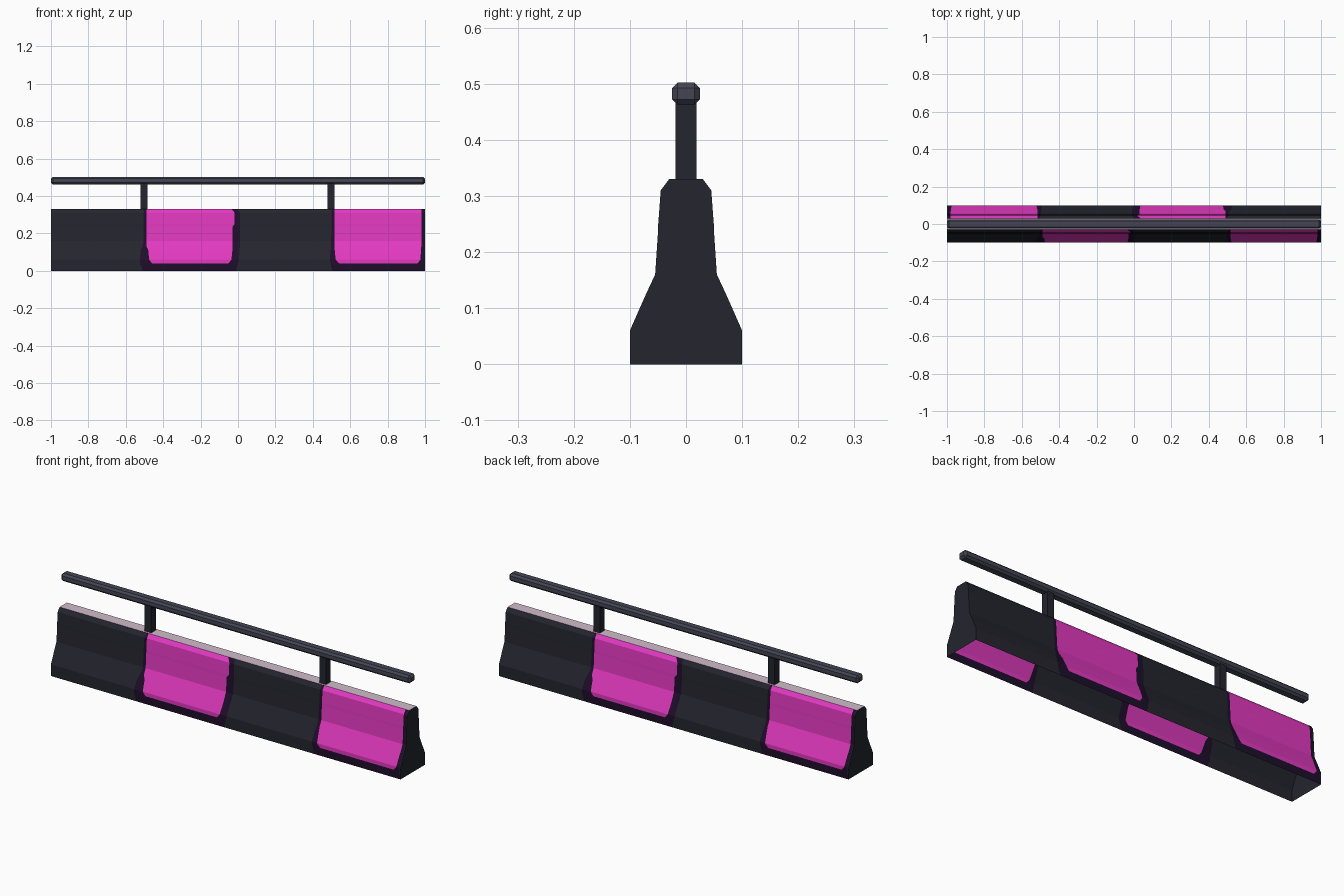
import bpy, bmesh

if "Cube" in bpy.data.objects:
    bpy.data.objects.remove(bpy.data.objects["Cube"])


def material(name, rgb):
    """Flat colour from 0-255 display values."""
    def lin(c):
        c /= 255
        return c / 12.92 if c <= 0.04045 else ((c + 0.055) / 1.055) ** 2.4
    m = bpy.data.materials.new(name)
    m.diffuse_color = (*[lin(c) for c in rgb], 1)
    m.use_nodes = True
    m.node_tree.nodes["Principled BSDF"].inputs["Base Color"].default_value = m.diffuse_color
    return m


DARK = material("dark slate", (36, 37, 46))
RAIL = material("rail grey", (67, 69, 83))
MAGENTA = material("magenta", (226, 57, 192))
BORDER = material("deep purple", (30, 14, 42))
PALE = material("pale top", (208, 188, 203))


def finish(name, bm, mats):
    bmesh.ops.recalc_face_normals(bm, faces=bm.faces)
    me = bpy.data.meshes.new(name)
    bm.to_mesh(me)
    bm.free()
    for m in mats:
        me.materials.append(m)
    ob = bpy.data.objects.new(name, me)
    bpy.context.collection.objects.link(ob)
    return ob


def box(name, size, centre, mat, bevel=0):
    bm = bmesh.new()
    bmesh.ops.create_cube(bm, size=1)
    for v in bm.verts:
        v.co = [v.co[i] * size[i] + centre[i] for i in range(3)]
    if bevel:
        bmesh.ops.bevel(bm, geom=bm.edges[:], offset=bevel, segments=1, affect='EDGES')
    return finish(name, bm, [mat])


# Wall half-section: (half depth, height)
SECTION = [(0.1, 0), (0.1, 0.04), (0.1, 0.06), (0.078, 0.11), (0.069, 0.13),
           (0.055, 0.16), (0.05, 0.235), (0.0495, 0.25), (0.045, 0.31), (0.03, 0.33)]
# Panel outlines per section row: border left, paint left, paint right, border right
LEFT_PANEL = [(-0.51, -0.46, -0.05, -0.01), (-0.525, -0.46, -0.05, 0.0),
              (-0.525, -0.475, -0.035, 0.005), (-0.52, -0.48, -0.03, 0.008),
              (-0.51, -0.49, -0.03, 0.01), (-0.505, -0.49, -0.03, 0.01),
              (-0.505, -0.49, -0.03, 0.012), (-0.505, -0.49, -0.018, 0.012),
              (-0.505, -0.49, -0.018, 0.01), (-0.5, -0.49, -0.035, 0.0)]
RIGHT_PANEL = [(0.505, 0.54, 0.96, 0.995), (0.495, 0.54, 0.96, 0.995),
               (0.492, 0.522, 0.976, 0.995), (0.495, 0.517, 0.978, 0.995),
               (0.498, 0.515, 0.98, 0.995), (0.498, 0.515, 0.98, 0.995),
               (0.5, 0.515, 0.98, 0.995), (0.5, 0.515, 0.98, 0.995),
               (0.5, 0.515, 0.98, 0.995), (0.505, 0.515, 0.98, 0.995)]
# Material of each column between outlines (0 dark, 1 magenta, 2 border)
COLUMNS = [0, 2, 1, 2, 0, 2, 1, 2, 0]

# Hollow wall, open underneath; the rear is the front turned half a turn
bm = bmesh.new()
sides = []
for s in (1, -1):
    grid = []
    for (y, z), a, b in zip(SECTION, LEFT_PANEL, RIGHT_PANEL):
        grid.append([bm.verts.new((s * x, -s * y, z)) for x in (-1, *a, *b, 1)])
    for r in range(len(grid) - 1):
        for c, mat in enumerate(COLUMNS):
            f = bm.faces.new((grid[r][c], grid[r][c + 1], grid[r + 1][c + 1], grid[r + 1][c]))
            f.material_index = 2 if (r == 0 and mat == 1) else mat
    sides.append(grid)
front, back = sides
# End caps and pale top strip
bm.faces.new([row[-1] for row in front] + [row[0] for row in reversed(back)])
bm.faces.new([row[0] for row in front] + [row[-1] for row in reversed(back)])
bm.faces.new(front[-1] + back[-1]).material_index = 3
finish("barrier_wall", bm, [DARK, MAGENTA, BORDER, PALE])

# Posts and chamfered handrail
for side, x in (("left", -0.502), ("right", 0.498)):
    box(side + "_post", (0.037, 0.038, 0.14), (x, 0, 0.398), DARK)
box("handrail", (2, 0.05, 0.04), (0, 0, 0.482), RAIL, bevel=0.01)
